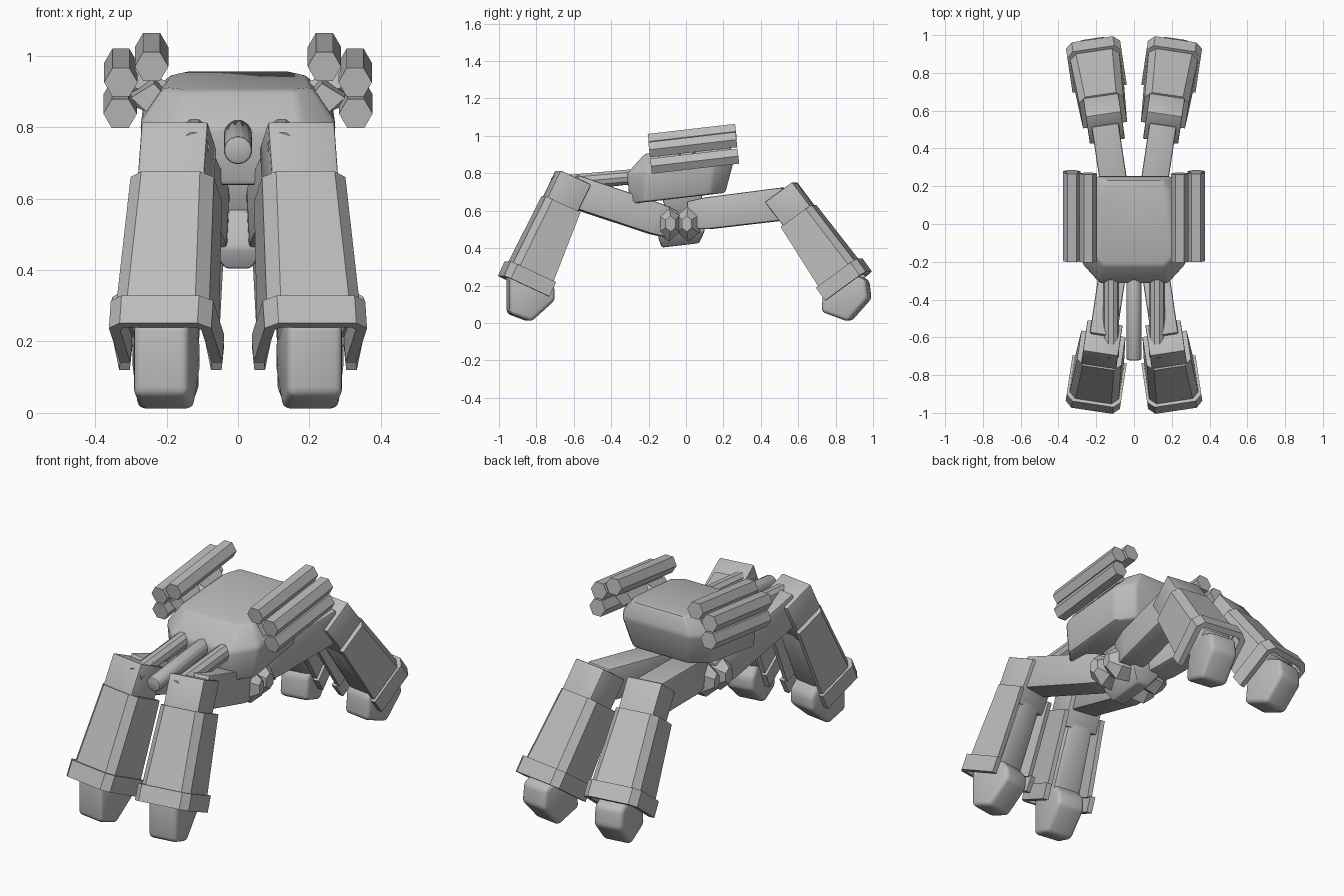
import bpy, bmesh, math
from mathutils import Vector

if "Cube" in bpy.data.objects:
    bpy.data.objects.remove(bpy.data.objects["Cube"])

grey = bpy.data.materials.new("mid_grey")
grey.diffuse_color = (0.5, 0.5, 0.5, 1)
grey.use_nodes = True
grey.node_tree.nodes["Principled BSDF"].inputs["Base Color"].default_value = grey.diffuse_color

TILT = 0.116                      # body, pods and guns rise towards the back
YAW = math.radians(8.5)           # legs splay outwards
HIP_X = 0.075


def loft(name, rings, bevel=0.0, segs=2, mirror=False):
    """Closed solid through matching rings of points."""
    bm = bmesh.new()
    vr = [[bm.verts.new(p) for p in ring] for ring in rings]
    n = len(vr[0])
    for a, b in zip(vr, vr[1:]):
        for i in range(n):
            j = (i + 1) % n
            bm.faces.new((a[i], a[j], b[j], b[i]))
    bm.faces.new(vr[0][::-1])
    bm.faces.new(vr[-1])
    bmesh.ops.recalc_face_normals(bm, faces=bm.faces[:])
    if bevel:
        bmesh.ops.bevel(bm, geom=bm.edges[:], offset=bevel, segments=segs,
                        profile=0.5, affect='EDGES', clamp_overlap=True)
    bmesh.ops.recalc_face_normals(bm, faces=bm.faces[:])
    me = bpy.data.meshes.new(name)
    bm.to_mesh(me)
    bm.free()
    me.materials.append(grey)
    ob = bpy.data.objects.new(name, me)
    bpy.context.collection.objects.link(ob)
    if mirror:
        ob.modifiers.new("mirror", 'MIRROR').use_axis[0] = True
    return ob


def tube(name, a, b, r0, r1, sides, mirror=False, bevel=0.0):
    """Prism or cone between two points, corners on the left and right."""
    a, b = Vector(a), Vector(b)
    d = (b - a).normalized()
    side = Vector((1, 0, 0)) if abs(d.x) < 0.9 else Vector((0, 1, 0))
    side = (side - d * side.dot(d)).normalized()
    up = d.cross(side)
    rings = []
    for c, r in ((a, r0), (b, r1)):
        rings.append([c + (side * math.cos(t) + up * math.sin(t)) * r
                      for t in (2 * math.pi * i / sides for i in range(sides))])
    return loft(name, rings, bevel, 2, mirror)


# Body: three tilted outlines, each (y, half width) from front to back
def outline(z, steps):
    pts = [(h, y) for y, h in steps] + [(-h, y) for y, h in reversed(steps)]
    return [(x, y, z + TILT * y) for x, y in pts]


loft("body", [
    outline(0.671, [(-0.30, 0.17), (-0.22, 0.25), (0.13, 0.24), (0.21, 0.16)]),
    outline(0.836, [(-0.315, 0.18), (-0.21, 0.275), (0.15, 0.27), (0.255, 0.20)]),
    outline(0.930, [(-0.22, 0.16), (-0.17, 0.21), (0.16, 0.19), (0.235, 0.15)]),
], bevel=0.015)

# Side pods: three hexagonal tubes on each side and their bracket
for label, x, z, y in (("upper", 0.242, 0.97, -0.20), ("middle", 0.328, 0.926, -0.197),
                       ("lower", 0.330, 0.838, -0.187)):
    tube(label + "_pod", (x, y, z), (x, y + 0.467, z + 0.467 * TILT), 0.047, 0.047, 6, True)
tube("pod_bracket", (0.19, 0.0, 0.87), (0.31, 0.0, 0.92), 0.05, 0.05, 4, True)
loft("pod_mount", [[(x, y, z + TILT * y) for x, z in
                    ((0.20, 0.90), (0.235, 0.94), (0.30, 0.90), (0.255, 0.86))]
                   for y in (-0.15, 0.17)], mirror=True)

# Guns
tube("center_gun", (0, -0.25, 0.785), (0, -0.72, 0.735), 0.041, 0.041, 12, bevel=0.012)
tube("side_gun", (0.122, -0.25, 0.785), (0.122, -0.705, 0.745), 0.042, 0.042, 10, True)

# Pelvis and waist
def slab(name, levels, bevel):
    loft(name, [[(sx * w, y, z + TILT * y) for sx, y in
                 ((1, y0), (1, y1), (-1, y1), (-1, y0))]
                for z, w, y0, y1 in levels], bevel)


slab("pelvis", [(0.418, 0.035, -0.13, 0.07), (0.48, 0.085, -0.15, 0.10),
                (0.58, 0.075, -0.11, 0.09)], 0.01)
slab("waist", [(0.55, 0.06, -0.09, 0.07), (0.69, 0.11, -0.13, 0.09)], 0.01)


# Legs
def leg_point(s, u, v, z):
    return Vector((HIP_X + u * math.sin(YAW) + v * math.cos(YAW),
                   s * (u * math.cos(YAW) - v * math.sin(YAW)), z))


def leg_loft(name, s, start, end, stations, bevel=0.0):
    """Sections of (distance, [(lateral, outward)]) along start-end."""
    d = (Vector(end) - Vector(start)).normalized()
    rings = [[leg_point(s, start[0] + d.x * t - d.y * w, v,
                        start[1] + d.y * t + d.x * w) for v, w in sec]
             for t, sec in stations]
    return loft(name, rings, bevel, 2, True)


def rect(w, f, b):
    return [(-w, -b), (-w, f), (w, f), (w, -b)]


def channel(a, f, b, t=0.025, c=0.035):
    """U-shaped section, open towards the body."""
    return [(-a, -b), (-a, f - c), (-a + c, f), (a - c, f), (a, f - c), (a, -b),
            (a - t, -b), (a - t, f - c - t / 3), (a - c - t / 3, f - t),
            (-a + c + t / 3, f - t), (-a + t, f - c - t / 3), (-a + t, -b)]


legs = {
    "front": dict(s=-1, hip=(0.07, 0.525), knee=(0.62, 0.705),
                  top=(0.61, 0.778), ankle=(0.875, 0.20),
                  foot=[(0.962, 0.25), (0.962, 0.05), (0.845, 0.007),
                        (0.718, 0.12), (0.718, 0.19), (0.80, 0.29)]),
    "back": dict(s=1, hip=(0.02, 0.575), knee=(0.54, 0.635),
                 top=(0.515, 0.70), ankle=(0.876, 0.20),
                 foot=[(0.982, 0.23), (0.995, 0.13), (0.885, 0.007),
                       (0.74, 0.06), (0.752, 0.18), (0.86, 0.28)]),
}
for which, g in legs.items():
    s, top, ankle = g["s"], g["top"], g["ankle"]
    n = (Vector(ankle) - Vector(top)).length
    span = (Vector(g["knee"]) - Vector(g["hip"])).length
    leg_loft(which + "_thigh", s, g["hip"], g["knee"],
             [(0, rect(0.06, 0.075, 0.075)), (0.10, rect(0.072, 0.085, 0.085)),
              (span, rect(0.072, 0.09, 0.085))], 0.01)
    leg_loft(which + "_knee", s, top, ankle,
             [(0, rect(0.094, 0.09, 0.092)), (0.24, rect(0.094, 0.095, 0.085))], 0.006)
    leg_loft(which + "_shin_shell", s, top, ankle,
             [(0.16, channel(0.118, 0.103, 0.098)),
              (n - 0.07, channel(0.132, 0.118, 0.118))])
    leg_loft(which + "_shin_core", s, top, ankle,
             [(0.19, rect(0.075, 0.08, 0.085)), (n - 0.02, rect(0.085, 0.095, 0.095))], 0.03)
    leg_loft(which + "_shin_cuff", s, top, ankle,
             [(n - 0.08, channel(0.145, 0.135, 0.13, 0.03)),
              (n + 0.005, channel(0.145, 0.135, 0.13, 0.03))])
    # Rounded foot
    loft(which + "_foot", [[leg_point(s, u, v, z) for u, z in g["foot"]]
                           for v in (-0.078, 0.078)], 0.022, 3, True)
    # Faceted hip joint
    u = 0.10 if which == "front" else 0.02
    loft(which + "_hip_joint", [
        [leg_point(s, u + r * math.cos(t), v, 0.53 + 1.4 * r * math.sin(t))
         for t in (math.radians(30 + 60 * i) for i in range(6))]
        for v, r in ((-0.05, 0.06), (0.05, 0.068), (0.11, 0.03))], 0, 1, True)

# Smooth the rounded parts, keep the hard edges
bpy.ops.object.select_all(action='SELECT')
bpy.context.view_layer.objects.active = bpy.data.objects["body"]
bpy.ops.object.shade_smooth_by_angle(angle=math.radians(32))
